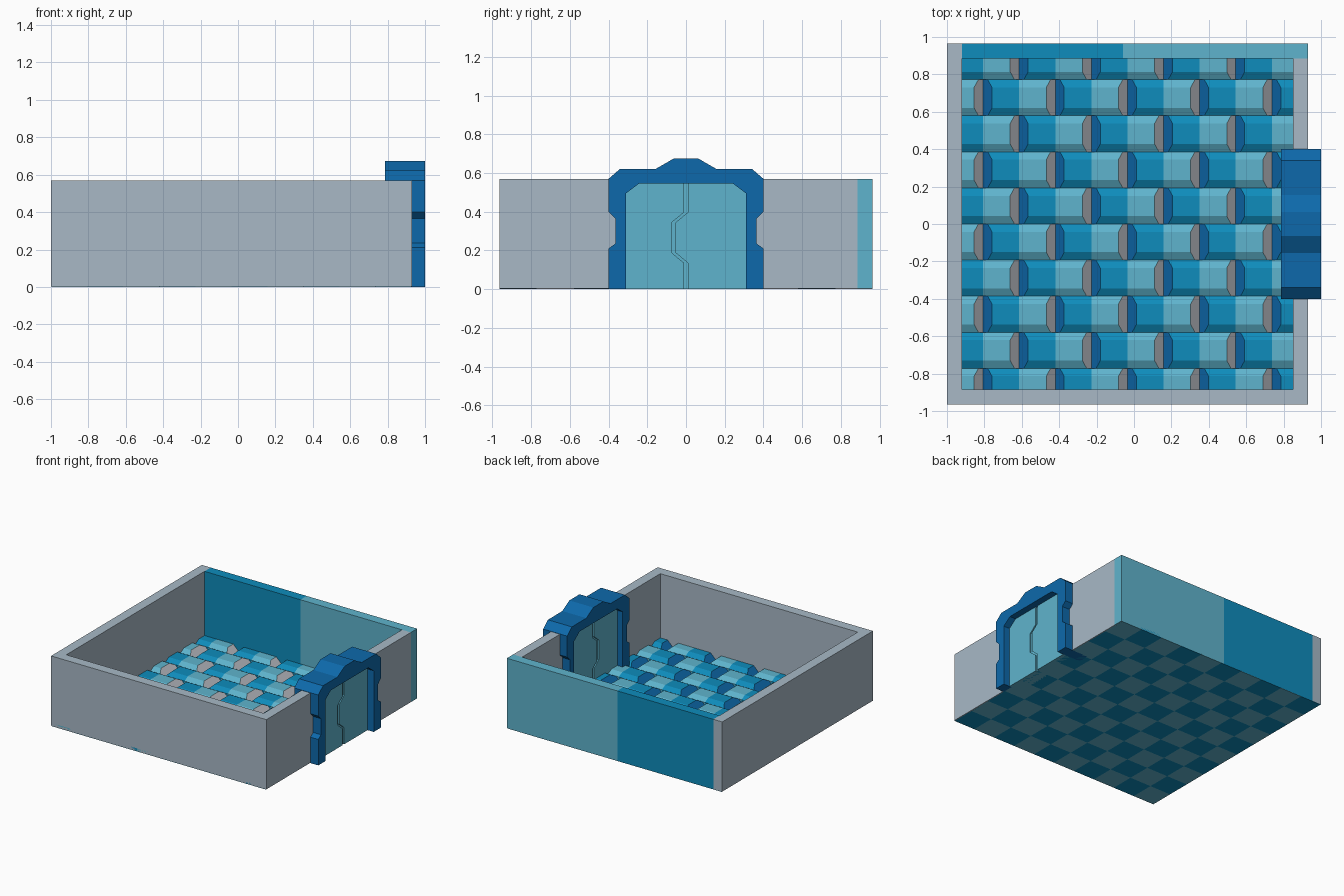
import bpy, bmesh

if "Cube" in bpy.data.objects:
    bpy.data.objects.remove(bpy.data.objects["Cube"])


def lin(c):
    c /= 255
    return c / 12.92 if c <= 0.04045 else ((c + 0.055) / 1.055) ** 2.4


def mat(name, r, g, b):
    m = bpy.data.materials.new(name)
    m.diffuse_color = (lin(r), lin(g), lin(b), 1)
    m.use_nodes = True
    m.node_tree.nodes["Principled BSDF"].inputs["Base Color"].default_value = m.diffuse_color
    return m


GREY = mat("blue_grey", 168, 185, 198)
PALE = mat("pale_grey", 188, 191, 198)
AQUA = mat("aqua", 95, 180, 205)
AZURE = mat("azure", 14, 140, 188)
NAVY = mat("deep_blue", 13, 105, 171)


def finish(name, bm, mats):
    bmesh.ops.recalc_face_normals(bm, faces=bm.faces[:])
    me = bpy.data.meshes.new(name)
    bm.to_mesh(me)
    bm.free()
    for m in mats:
        me.materials.append(m)
    ob = bpy.data.objects.new(name, me)
    bpy.context.collection.objects.link(ob)
    return ob


def prism(name, profile, x0, x1, m):
    """Extrude a closed (y, z) outline along x."""
    bm = bmesh.new()
    a = [bm.verts.new((x0, y, z)) for y, z in profile]
    b = [bm.verts.new((x1, y, z)) for y, z in profile]
    bm.faces.new(a)
    bm.faces.new(b[::-1])
    n = len(a)
    for i in range(n):
        j = (i + 1) % n
        bm.faces.new((a[i], b[i], b[j], a[j]))
    return finish(name, bm, [m])


def wall(name, x0, x1, y0, y1, m):
    z0, z1 = 0.003, 0.568
    prism(name, [(y0, z0), (y1, z0), (y1, z1), (y0, z1)], x0, x1, m)


# walls
L, R, D, T = -1.0, 0.93, 0.965, 0.08
wall("left_wall", L, L + T, -D, D, GREY)
wall("front_wall", L + T, R, -D, -D + T, GREY)
wall("right_wall", R - T, R, -D + T, D - T, GREY)
wall("back_wall_azure", L + T, -0.06, D - T, D, AZURE)
wall("back_wall_aqua", -0.06, R, D - T, D, AQUA)

# floor: checker of low chamfered tiles, sloping down where aqua meets azure
bm = bmesh.new()
S, H, EDGE, RUN = 0.193, 0.048, 0.025, 0.048
for j in range(10):
    for i in range(10):
        blue = (i + j) % 2 == 1
        x0, x1 = L + i * S, L + (i + 1) * S
        if i == 0:
            x0 += 0.004
        if i == 9:
            x1 -= 0.004
        y0 = -D + j * S
        y1 = y0 + S
        prof = [(y0, 0), (y0, EDGE), (y0 + 0.042, H),
                (y1 - 0.042, H), (y1, EDGE), (y1, 0)]
        ends = []
        for x, sgn, slope in ((x0, 1, blue), (x1, -1, not blue)):
            ends.append([bm.verts.new((x + sgn * RUN * z / H * slope, y, z))
                         for y, z in prof])
        a, b = ends
        main = 1 if blue else 0
        for k in range(6):
            n = (k + 1) % 6
            bm.faces.new((a[k], a[n], b[n], b[k])).material_index = main
        cap = bm.faces.new(a if blue else b)
        cap.material_index = 3 if blue else 2
        cap.normal_update()
bm.normal_update()
floor = finish("floor_tiles", bm, [AQUA, AZURE, PALE, NAVY])
# open-ended tiles: make every normal point out from its tile
fm = bmesh.new()
fm.from_mesh(floor.data)
for f in fm.faces:
    c = f.calc_center_median()
    if f.material_index == 2:
        good = f.normal.x > 0
    elif f.material_index == 3:
        good = f.normal.x < 0
    elif abs(f.normal.z) > 0.3:
        good = (f.normal.z > 0) == (c.z > 0.01)
    else:
        good = True
    if not good:
        f.normal_flip()
fm.to_mesh(floor.data)
fm.free()

# door frame: arch straddling the right wall
outer = [(0.40, 0), (0.40, 0.21), (0.365, 0.235), (0.365, 0.365), (0.40, 0.40),
         (0.40, 0.57), (0.34, 0.622), (0.155, 0.622), (0.065, 0.674)]
inner = [(0.31, 0), (0.31, 0.495), (0.24, 0.547)]


def mirrored(half):
    return half + [(-y, z) for y, z in reversed(half)]


prism("door_frame", mirrored(outer) + [(-y, z) for y, z in inner] + inner[::-1],
      0.785, 1.0, NAVY)

# door: backing and two leaves with a zigzag seam
prism("door_backing", mirrored(inner), 0.843, 0.934, AQUA)
seam = [(0, 0), (0, 0.135), (-0.063, 0.187), (-0.063, 0.345), (0, 0.397), (0, 0.547)]
G = 0.01
right_leaf = [(y + G, z) for y, z in seam] + [(y, z) for y, z in inner[::-1]]
left_leaf = [(y - G, z) for y, z in seam] + [(-y, z) for y, z in inner[::-1]]
prism("door_leaf_right", right_leaf, 0.833, 0.945, AQUA)
prism("door_leaf_left", left_leaf, 0.833, 0.945, AQUA)
